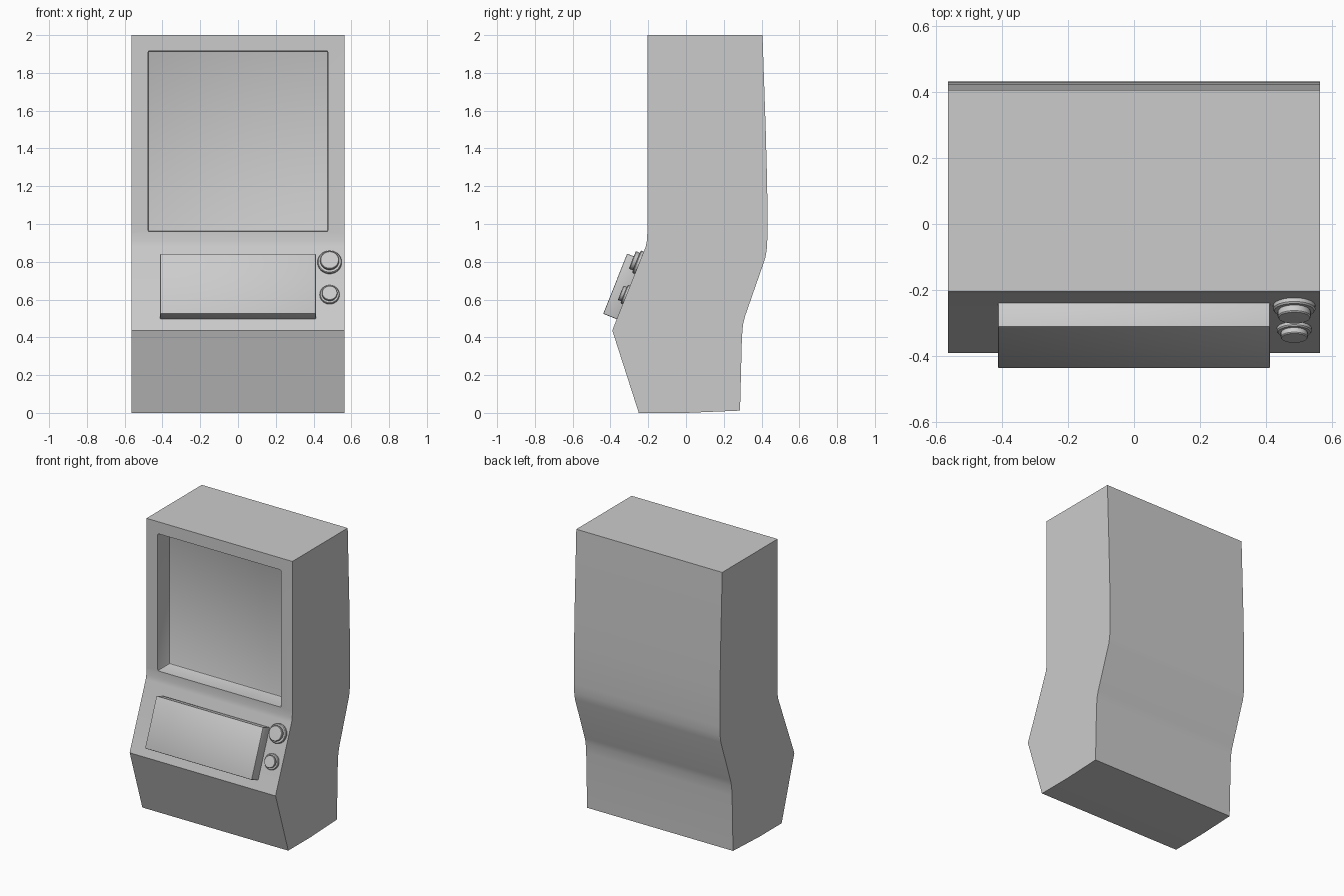
import bpy, bmesh
from math import radians, atan2
from mathutils import Vector, Matrix

if "Cube" in bpy.data.objects:
    bpy.data.objects.remove(bpy.data.objects["Cube"])

FOOT, TOP = Vector((0, -0.39, 0.435)), Vector((0, -0.213, 0.88))  # sloped control deck
UP = (TOP - FOOT).normalized()
OUT = Vector((0, -UP.z, UP.y))
TILT = Matrix((Vector((1, 0, 0)), UP, OUT)).transposed().to_4x4()


def deck(x, z, h=0.0):
    """Point on the deck at height z, lifted by h along its normal."""
    p = FOOT + UP * ((z - FOOT.z) / UP.z) + OUT * h
    return Vector((x, p.y, p.z))


def finish(bm, name, bevel=0.0, angle=25):
    bmesh.ops.recalc_face_normals(bm, faces=bm.faces)
    me = bpy.data.meshes.new(name)
    bm.to_mesh(me)
    bm.free()
    ob = bpy.data.objects.new(name, me)
    bpy.context.collection.objects.link(ob)
    bpy.ops.object.select_all(action='DESELECT')
    ob.select_set(True)
    bpy.context.view_layer.objects.active = ob
    if bevel:
        m = ob.modifiers.new("soft_edges", 'BEVEL')
        m.width, m.segments = bevel, 2
        bpy.ops.object.modifier_apply(modifier=m.name)
    bpy.ops.object.shade_smooth_by_angle(angle=radians(angle))
    return ob


def box(name, size, matrix, bevel=0.0):
    bm = bmesh.new()
    bmesh.ops.create_cube(bm, size=1)
    bmesh.ops.scale(bm, vec=size, verts=bm.verts)
    bmesh.ops.transform(bm, matrix=matrix, verts=bm.verts)
    return finish(bm, name, bevel)


def lathe(name, profile, matrix, steps=32):
    bm = bmesh.new()
    vs = [bm.verts.new((r, 0, h)) for r, h in profile]
    es = [bm.edges.new(p) for p in zip(vs, vs[1:])]
    bmesh.ops.spin(bm, geom=vs + es, cent=(0, 0, 0), axis=(0, 0, 1),
                   angle=radians(360), steps=steps)
    bmesh.ops.remove_doubles(bm, verts=bm.verts, dist=1e-5)
    bmesh.ops.transform(bm, matrix=matrix, verts=bm.verts)
    return finish(bm, name, angle=30)


# Cabinet: side profile (y, z) extruded across the width
side = [(-0.25, 0), (-0.385, 0.42), (-0.39, 0.435), (-0.387, 0.445),
        (-0.213, 0.88), (-0.207, 0.91), (-0.205, 0.95), (-0.205, 2.0),
        (0.405, 2.0), (0.422, 1.5), (0.43, 1.2), (0.431, 0.93),
        (0.428, 0.87), (0.42, 0.82), (0.312, 0.51), (0.302, 0.47),
        (0.296, 0.40), (0.286, 0.012), (0.0, 0.0)]
W = 0.563
bm = bmesh.new()
face = bm.faces.new([bm.verts.new((-W, y, z)) for y, z in side])
ext = bmesh.ops.extrude_face_region(bm, geom=[face])["geom"]
bmesh.ops.translate(bm, vec=(2 * W, 0, 0),
                    verts=[v for v in ext if isinstance(v, bmesh.types.BMVert)])
cabinet = finish(bm, "cabinet")

# Screen recess cut into the upper front
cutter = box("screen_cutter", (0.952, 0.43, 0.957),
             Matrix.Translation((0, -0.29, 1.438)), 0.008)
cutter.hide_render = True
bpy.context.view_layer.objects.active = cabinet
cut = cabinet.modifiers.new("screen_recess", 'BOOLEAN')
cut.operation, cut.solver, cut.object = 'DIFFERENCE', 'EXACT', cutter
bpy.ops.object.modifier_apply(modifier=cut.name)
bpy.data.objects.remove(cutter, do_unlink=True)
bpy.ops.object.select_all(action='DESELECT')
cabinet.select_set(True)
bpy.ops.object.shade_smooth_by_angle(angle=radians(25))

# Raised control panel on the sloped deck
box("control_panel", (0.824, 0.343, 0.10),
    Matrix.Translation(deck(0, 0.655, 0.028)) @ TILT, 0.005)

# Two round buttons: stepped collar with a narrower cap
for name, z, s in (("upper_button", 0.795, 1.0), ("lower_button", 0.624, 0.82)):
    spot = Matrix.Translation(deck(0.485, z)) @ TILT @ Matrix.Scale(s, 4)
    lathe(name + "_collar", [(0, -0.01), (0.064, -0.01), (0.064, 0.012),
                             (0.06, 0.017), (0.044, 0.017), (0, 0.012)], spot)
    lathe(name + "_cap", [(0, 0.005), (0.043, 0.005), (0.05, 0.022),
                          (0.05, 0.036), (0.047, 0.04), (0, 0.041)], spot)
